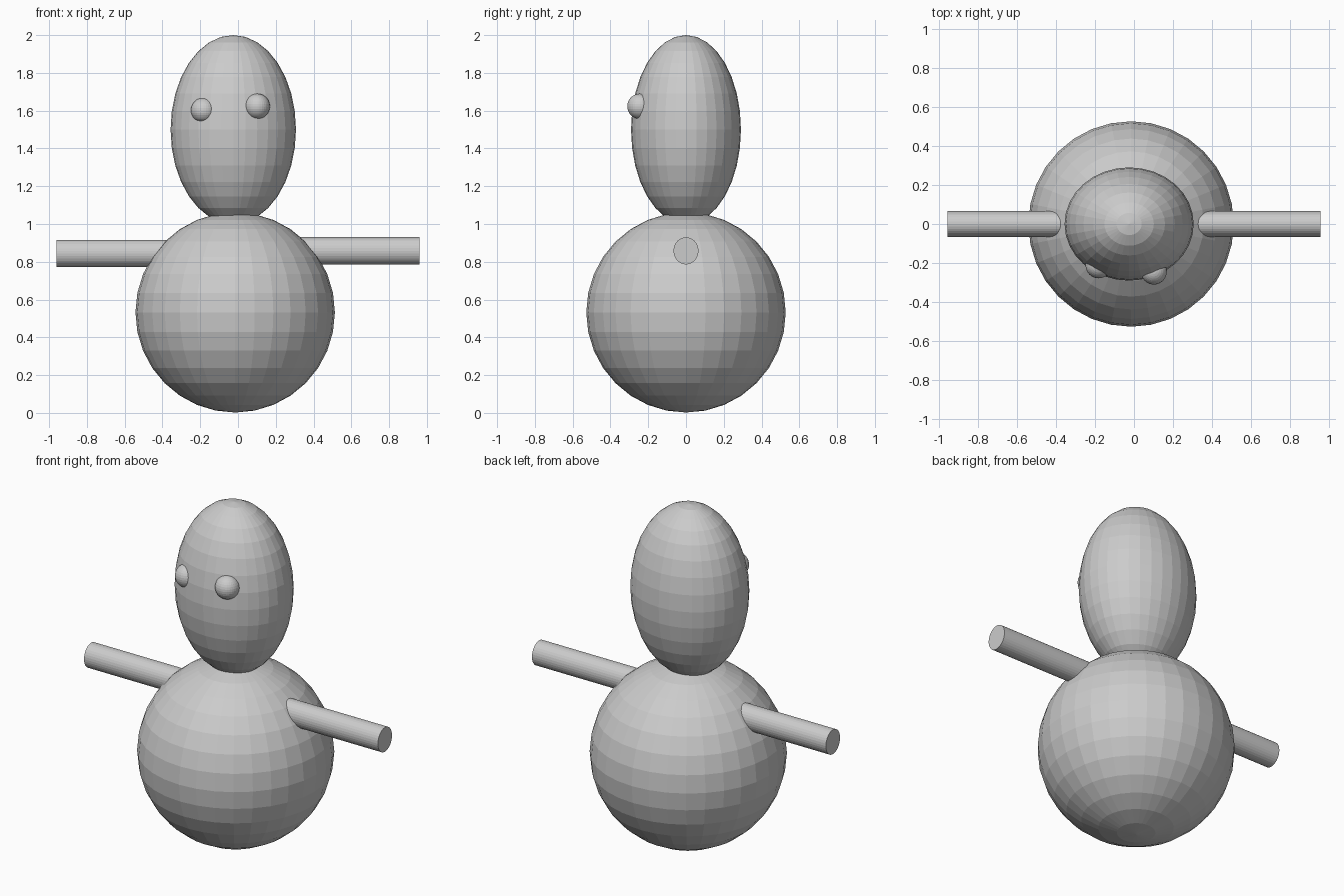
import bpy
from math import pi

if "Cube" in bpy.data.objects:
    bpy.data.objects.remove(bpy.data.objects["Cube"])


def ball(name, centre, radii):
    bpy.ops.mesh.primitive_uv_sphere_add(segments=32, ring_count=16, radius=1, location=centre)
    ob = bpy.context.object
    ob.name = name
    ob.scale = radii
    return ob


def arm(name, x_inner, x_outer, z):
    # slightly oval rod lying along x
    bpy.ops.mesh.primitive_cylinder_add(
        vertices=32, radius=1, depth=1,
        location=((x_inner + x_outer) / 2, 0, z), rotation=(0, pi / 2, 0))
    ob = bpy.context.object
    ob.name = name
    ob.scale = (0.072, 0.066, abs(x_outer - x_inner))
    return ob


# round body and egg-shaped head
ball("body", (-0.015, 0, 0.532), (0.528, 0.528, 0.53))
ball("head", (-0.025, 0, 1.5), (0.332, 0.291, 0.5))

# eyes, set unevenly into the face
ball("left_eye", (-0.182, -0.212, 1.602), (0.067, 0.067, 0.067))
ball("right_eye", (0.102, -0.244, 1.623), (0.067, 0.067, 0.067))

# arms, sunk into the body
arm("left_arm", -0.25, -0.96, 0.844)
arm("right_arm", 0.25, 0.96, 0.858)
